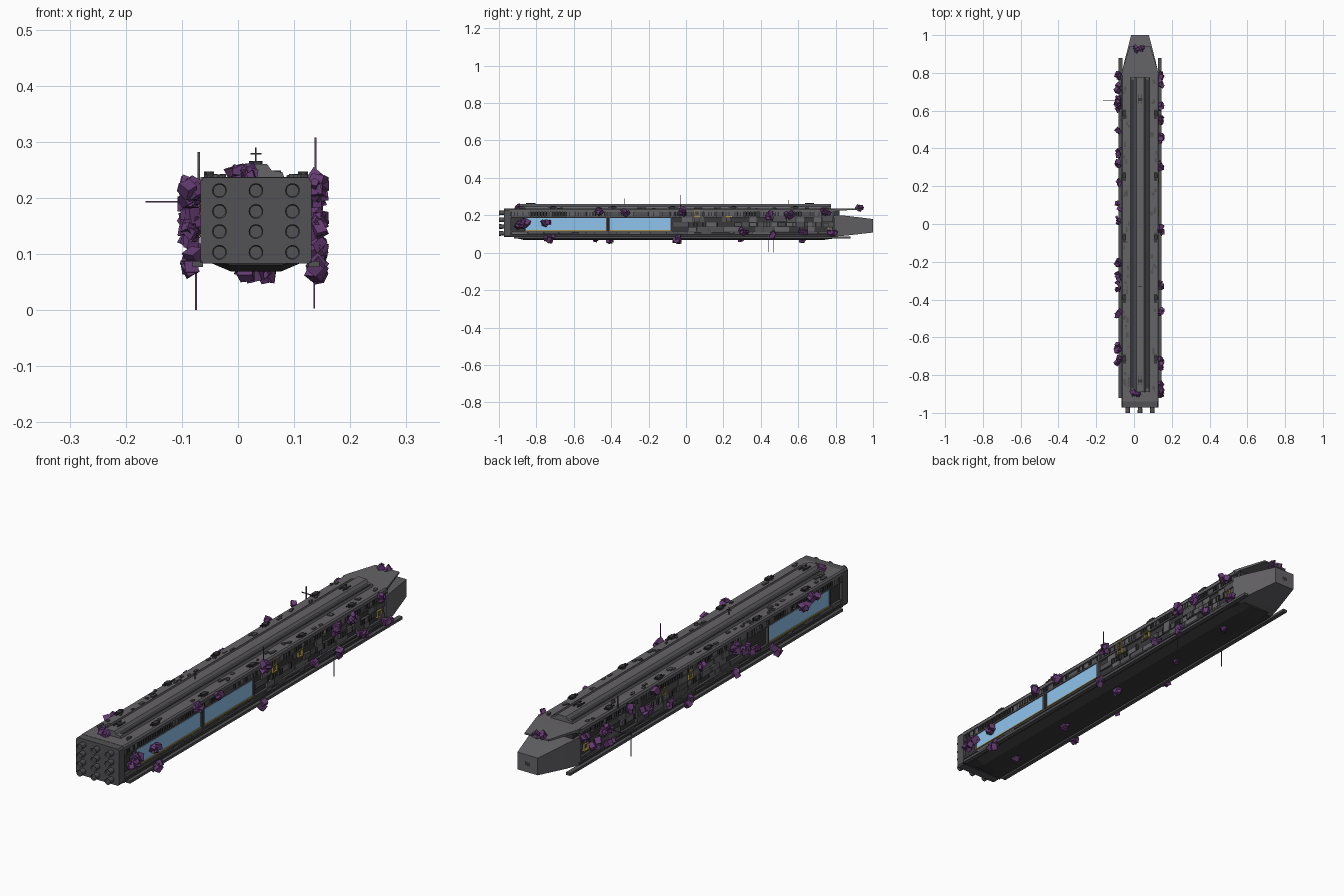
import bpy, bmesh, math, random
from mathutils import Vector, Matrix, Euler

if "Cube" in bpy.data.objects:
    bpy.data.objects.remove(bpy.data.objects["Cube"])

random.seed(7)
CX = 0.032  # hull centre line


def mat(name, r, g, b):
    m = bpy.data.materials.new(name)
    m.diffuse_color = (r, g, b, 1)
    m.use_nodes = True
    m.node_tree.nodes["Principled BSDF"].inputs["Base Color"].default_value = m.diffuse_color
    return m


GREY = mat("hull_grey", 0.13, 0.125, 0.135)
MID = mat("panel_grey", 0.085, 0.083, 0.09)
DARK = mat("dark_grey", 0.04, 0.04, 0.043)
BLUE = mat("field_blue", 0.28, 0.55, 0.85)
GOLD = mat("frame_yellow", 0.40, 0.29, 0.06)
PURPLE = mat("crystal_purple", 0.13, 0.045, 0.17)


def finish(bm, name, m):
    bmesh.ops.recalc_face_normals(bm, faces=bm.faces)
    me = bpy.data.meshes.new(name)
    bm.to_mesh(me)
    bm.free()
    me.materials.append(m)
    ob = bpy.data.objects.new(name, me)
    bpy.context.collection.objects.link(ob)
    return ob


def add_box(bm, x0, x1, y0, y1, z0, z1):
    c = Vector(((x0 + x1) / 2, (y0 + y1) / 2, (z0 + z1) / 2))
    s = Matrix.Diagonal((abs(x1 - x0), abs(y1 - y0), abs(z1 - z0), 1))
    bmesh.ops.create_cube(bm, size=1, matrix=Matrix.Translation(c) @ s)


def boxes(name, m, items):
    bm = bmesh.new()
    for b in items:
        add_box(bm, *b)
    return finish(bm, name, m)


def side(s, h0, h1, *rest):
    # box on one flank, given by distances from the centre line
    return (CX + s * h0, CX + s * h1, *rest)


def loft(name, m, sections):
    # each section: (y, [(x offset, z), ...])
    bm = bmesh.new()
    rings = [[bm.verts.new((CX + x, y, z)) for x, z in pts] for y, pts in sections]
    n = len(rings[0])
    for a, b in zip(rings, rings[1:]):
        for i in range(n):
            bm.faces.new((a[i], a[(i + 1) % n], b[(i + 1) % n], b[i]))
    bm.faces.new(rings[0])
    bm.faces.new(rings[-1])
    return finish(bm, name, m)


def sym(half):
    return half + [(-x, z) for x, z in reversed(half)]


def rect(h, z0, z1):
    return sym([(h, z0), (h, z1)])


# Main hull core, deck, floor and flank ledges
boxes("hull_core", DARK, [(CX - 0.087, CX + 0.087, -0.95, 0.80, 0.085, 0.23)])
deck = sym([(0.099, 0.218), (0.099, 0.23), (0.094, 0.237)])
loft("upper_deck", GREY, [(-0.94, deck), (0.80, deck)])
boxes("hull_floor", DARK, [(CX - 0.099, CX + 0.099, -0.94, 0.80, 0.084, 0.098)])
boxes("flank_ledges", MID, [side(s, 0.08, 0.096, -0.94, 0.80, z, z + 0.007)
                            for s in (-1, 1) for z in (0.108, 0.188)])

# Keel and long side rails
loft("keel", DARK, [(y, sym([(b, z), (0.085 * k, 0.086)])) for y, b, z, k in
                    ((-0.92, 0.045, 0.080, 0.8), (-0.87, 0.045, 0.069, 1),
                     (0.74, 0.045, 0.069, 1), (0.82, 0.03, 0.08, 0.8))])
boxes("side_rails", MID, [side(s, 0.094, 0.113, -0.92, 0.88, 0.077, 0.088) for s in (-1, 1)])

# Top spine with grooves
spine = sym([(0.051, 0.235), (0.047, 0.246), (0.028, 0.249), (0.020, 0.260)])
loft("spine", GREY, [(-0.89, spine), (0.775, spine)])
boxes("spine_grooves", DARK, [side(s, 0.031, 0.045, -0.87, 0.765, 0.243, 0.2485) for s in (-1, 1)])

# Bow and the overhanging deck plate
loft("bow", GREY, [(0.79, rect(0.099, 0.086, 0.203)), (0.86, rect(0.083, 0.092, 0.197)),
                   (1.0, rect(0.047, 0.108, 0.180))])
loft("bow_plate", GREY, [(0.79, rect(0.099, 0.216, 0.237)), (0.82, rect(0.092, 0.226, 0.237)),
                         (0.94, rect(0.055, 0.229, 0.236))])
boxes("bow_plate_support", DARK, [(CX - 0.085, CX + 0.085, 0.78, 0.82, 0.19, 0.228)])
boxes("bow_port", DARK, [(CX - 0.012, CX + 0.012, 0.99, 1.0005, 0.135, 0.15)])

# Stern block
stern = sym([(0.094, 0.083), (0.099, 0.09), (0.099, 0.228), (0.093, 0.236)])
loft("stern_block", MID, [(-0.972, stern), (-0.935, stern)])

# Engines: 3 by 4 open nozzles
bm = bmesh.new()
for x in (-0.065, 0, 0.065):
    for z in (0.103, 0.14, 0.176, 0.213):
        m = Matrix.Translation((CX + x, -0.983, z)) @ Matrix.Rotation(math.pi / 2, 4, 'X')
        r = bmesh.ops.create_cone(bm, cap_ends=True, segments=20, radius1=0.011,
                                  radius2=0.013, depth=0.034, matrix=m)
        cap = [f for f in {f for v in r['verts'] for f in v.link_faces}
               if all(v.co.y < -0.99 for v in f.verts)]
        bmesh.ops.inset_region(bm, faces=cap, thickness=0.002)
        bmesh.ops.translate(bm, vec=(0, 0.006, 0), verts=cap[0].verts)
finish(bm, "engines", MID)

# Glowing hangar openings, with frames
hangars = [(1, -0.86, -0.425), (1, -0.41, -0.08), (-1, -0.86, -0.45)]
boxes("hangar_fields", BLUE, [side(s, 0.08, 0.0945, a, b, 0.122, 0.186) for s, a, b in hangars])
boxes("hangar_frames", MID, [side(s, 0.08, 0.098, y - 0.004, y + 0.004, 0.115, 0.19)
                             for s, a, b in hangars for y in (a, b)])
boxes("hangar_sills", GOLD, [side(s, 0.08, 0.0975, a, b, 0.117, 0.121) for s, a, b in hangars])

# Flank plating in rows, and window ribs under the deck
plates, plates2, ribs = [], [], []
for s in (-1, 1):
    for z0, z1 in ((0.099, 0.107), (0.117, 0.138), (0.140, 0.162), (0.164, 0.187), (0.196, 0.217)):
        y = -0.93
        while y < 0.76:
            w = random.uniform(0.03, 0.1)
            e = min(y + w, 0.79)
            blocked = 0.11 < z0 < 0.19 and any(t == s and e > a - 0.01 and y < b + 0.01
                                               for t, a, b in hangars)
            if not blocked and random.random() < 0.8:
                b = side(s, 0.08, random.uniform(0.090, 0.0975), y, e - 0.004, z0, z1)
                random.choice((plates, plates2)).append(b)
            y = e
    for i in range(110):
        y = -0.92 + i * 0.0155
        if random.random() < 0.7:
            ribs.append(side(s, 0.085, 0.0985, y, y + 0.006, 0.196, 0.219))
        if y > -0.05 and random.random() < 0.3:
            ribs.append(side(s, 0.085, 0.0985, y, y + 0.006, 0.14, 0.162))
boxes("flank_plates_light", GREY, plates)
boxes("flank_plates_dark", MID, plates2)
boxes("window_ribs", DARK, ribs)

# Yellow cargo door frames
doors = []
for s in (-1, 1):
    for y, z in ((0.06, 0.18), (0.06, 0.213), (0.23, 0.18), (0.75, 0.145)):
        r, t = 0.015, 0.003
        for b in ((y - r, y + r, z - r, z - r + t), (y - r, y + r, z + r - t, z + r),
                  (y - r, y - r + t, z - r, z + r), (y + r - t, y + r, z - r, z + r)):
            doors.append(side(s, 0.08, 0.1, *b))
boxes("door_frames", GOLD, doors)

# Deck turrets with twin barrels
turrets = []
for s in (-1, 1):
    for y in (0.585, 0.255, -0.07, -0.39, -0.71):
        turrets.append(side(s, 0.075, 0.093, y - 0.012, y + 0.012, 0.235, 0.247))
        for o in (0.079, 0.089):
            turrets.append(side(s, o - 0.002, o + 0.002, y - 0.028, y + 0.02, 0.241, 0.245))
for y in (0.66, -0.83):
    turrets.append((CX - 0.012, CX + 0.012, y - 0.008, y + 0.008, 0.258, 0.266))
    for o in (-0.009, 0.009):
        turrets.append((CX + o - 0.002, CX + o + 0.002, y - 0.025, y + 0.025, 0.261, 0.265))
boxes("turrets", DARK, turrets)

# Small deck hatches
hatches = []
for i in range(70):
    x = random.choice((-1, 1)) * random.uniform(0.058, 0.088)
    y, w, l = random.uniform(-0.9, 0.76), random.uniform(0.003, 0.006), random.uniform(0.004, 0.014)
    hatches.append((CX + x - w, CX + x + w, y - l, y + l, 0.235, random.uniform(0.239, 0.243)))
boxes("deck_hatches", MID, hatches)

# Masts and thin antennas
t = 0.0013
boxes("centre_mast", DARK, [(CX - t, CX + t, -0.33 - t, -0.33 + t, 0.255, 0.29),
                            (CX - 0.01, CX + 0.01, -0.33 - t, -0.33 + t, 0.277, 0.28)])
boxes("port_mast", MID, [(-0.072, -0.068, 0.548, 0.552, 0.23, 0.282)])
boxes("antennas", PURPLE, [(0.1365, 0.1395, -0.0315, -0.0285, 0.2, 0.308),
                           (0.1345, 0.1375, 0.4385, 0.4415, 0.003, 0.1),
                           (-0.0765, -0.0735, 0.4685, 0.4715, 0.0, 0.1),
                           (-0.165, -0.07, 0.6535, 0.6565, 0.1915, 0.1945)])


# Crystal growths: clusters of jagged tilted blocks
def cluster(bm, x, y, z, n, spread):
    for _ in range(n):
        p = Vector((x + random.uniform(-0.006, 0.006), y + random.uniform(-spread, spread),
                    z + random.uniform(-0.6, 0.6) * spread))
        rot = Euler([random.uniform(0, 3) for _ in range(3)]).to_matrix().to_4x4()
        k = random.uniform(0.015, 0.024)
        sc = Matrix.Diagonal((k, k * random.uniform(0.8, 1.4), k * random.uniform(0.7, 1.2), 1))
        r = bmesh.ops.create_cube(bm, size=1, matrix=Matrix.Translation(p) @ rot @ sc)
        for v in r['verts']:
            v.co += Vector([random.uniform(-0.003, 0.003) for _ in range(3)])
            v.co.x = min(0.162, max(-0.109, v.co.x))


right = [(-0.89, .155, 8), (-0.85, .165, 3), (-0.75, .155, 5), (-0.46, .218, 5), (-0.32, .22, 5),
         (-0.02, .22, 5), (0.31, .11, 4), (0.45, .2, 4), (0.55, .2, 7), (0.62, .115, 5),
         (0.74, .22, 5), (0.78, .11, 5), (0.47, .095, 3), (-0.73, .075, 3), (-0.05, .075, 2)]
left = [(0.77, .2, 6), (0.72, .15, 5), (0.65, .19, 7), (0.62, .12, 5), (0.48, .21, 4),
        (0.38, .16, 5), (0.32, .22, 5), (0.22, .13, 3), (0.02, .2, 3), (-0.2, .2, 6),
        (-0.28, .17, 8), (-0.33, .14, 4), (-0.48, .085, 3), (-0.65, .2, 6), (-0.72, .22, 4),
        (0.1, .085, 3), (-0.2, .085, 3)]
for name, x, spots in (("right_crystals", 0.141, right), ("left_crystals", -0.084, left)):
    bm = bmesh.new()
    for y, z, n in spots:
        cluster(bm, x, y, z, n, 0.02)
    finish(bm, name, PURPLE)
bm = bmesh.new()
for x, y, z in ((0.01, 0.93, .236), (0.04, 0.93, .236), (0.0, -0.89, .24), (0.02, -0.9, .243),
                (0.01, -0.74, .066), (0.05, -0.05, .063), (0.02, 0.3, .066), (0.045, 0.62, .066),
                (0.03, -0.4, .066)):
    cluster(bm, x, y, z, 3, 0.012)
finish(bm, "deck_and_keel_crystals", PURPLE)
